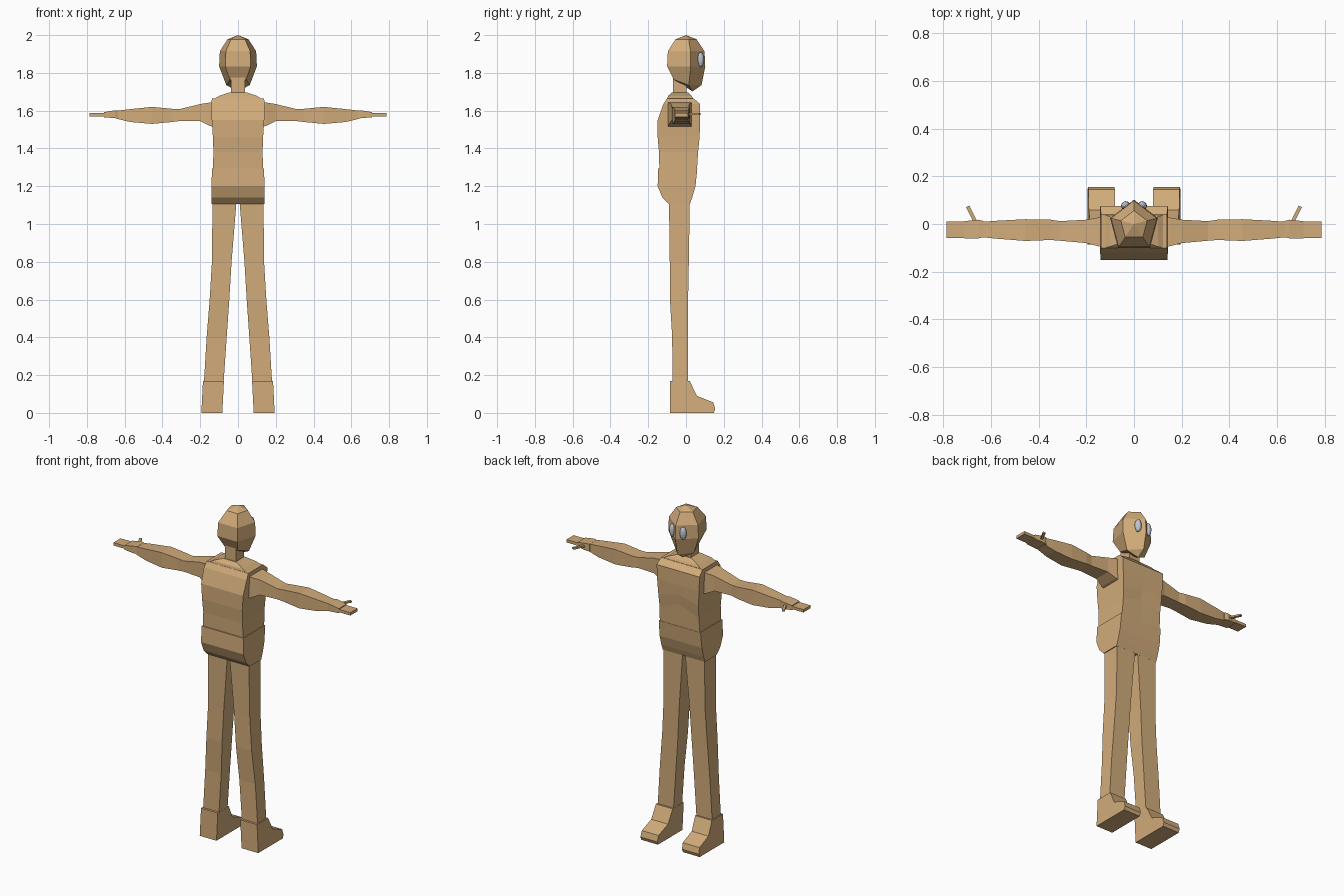
import bpy, bmesh, math
from mathutils import Matrix, Vector


def material(name, rgb):
    m = bpy.data.materials.new(name)
    m.diffuse_color = (*rgb, 1)
    return m


TAN = material("tan", (0.64, 0.41, 0.195))
SILVER = material("silver", (0.52, 0.56, 0.63))


def finish(name, bm, mat):
    bmesh.ops.recalc_face_normals(bm, faces=bm.faces[:])
    me = bpy.data.meshes.new(name)
    bm.to_mesh(me)
    bm.free()
    me.materials.append(mat)
    ob = bpy.data.objects.new(name, me)
    bpy.context.collection.objects.link(ob)
    return ob


def loft(name, rings, mat=TAN, tips=(None, None)):
    """Skin a list of equal-sized rings; close the ends flat or to a tip point."""
    bm = bmesh.new()
    vs = [[bm.verts.new(p) for p in r] for r in rings]
    n = len(vs[0])
    for a, b in zip(vs, vs[1:]):
        for i in range(n):
            j = (i + 1) % n
            bm.faces.new((a[i], a[j], b[j], b[i]))
    for ring, tip in ((vs[0], tips[0]), (vs[-1], tips[1])):
        if tip is None:
            bm.faces.new(ring)
        else:
            t = bm.verts.new(tip)
            for i in range(n):
                bm.faces.new((ring[i], ring[(i + 1) % n], t))
    return finish(name, bm, mat)


def rect_z(x0, x1, y0, y1, z):
    return [(x0, y0, z), (x1, y0, z), (x1, y1, z), (x0, y1, z)]


def rect_x(s, x, y0, y1, z0, z1):
    return [(s * x, y0, z0), (s * x, y1, z0), (s * x, y1, z1), (s * x, y0, z1)]


# pelvis
loft("pelvis", [rect_z(-w, w, y0, y1, z) for z, w, y0, y1 in (
    (1.105, 0.14, -0.09, 0.02), (1.14, 0.14, -0.125, 0.033),
    (1.2, 0.14, -0.15, 0.05), (1.295, 0.138, -0.147, 0.06))])

# torso: five-sided rings whose chest centre dips or rises for the breast fold
rings = []
for z, w, y0, y1, dz in ((1.29, 0.133, -0.141, 0.058, 0), (1.38, 0.13, -0.143, 0.064, 0.05),
                         (1.46, 0.133, -0.15, 0.072, 0.03), (1.55, 0.139, -0.15, 0.075, 0),
                         (1.635, 0.142, -0.12, 0.075, 0), (1.665, 0.138, -0.1, 0.04, 0)):
    rings.append([(-w, y0, z), (w, y0, z), (w, y1, z), (0, y1, z + dz), (-w, y1, z)])
loft("torso", rings)

# collar and neck
loft("collar", [rect_z(-0.13, 0.13, -0.1, 0.04, 1.66), rect_z(-0.1, 0.1, -0.095, 0.03, 1.678),
                rect_z(-0.045, 0.045, -0.075, 0.01, 1.697)])
loft("neck", [rect_z(-0.036, 0.036, -0.07, 0.003, z) for z in (1.69, 1.79)])

# head: pentagonal rings, pointed edge to the face side
PENTA = [(0, 0.102), (-0.1, 0.025), (-0.067, -0.1), (0.067, -0.1), (0.1, 0.025)]
head = [[(0, 0.082, 1.735), (-0.062, 0.015, 1.735), (-0.043, -0.065, 1.765),
         (0.043, -0.065, 1.765), (0.062, 0.015, 1.735)]]
for z, k in ((1.835, 1), (1.915, 0.96), (1.978, 0.55)):
    head.append([(x * k, y * k, z) for x, y in PENTA])
loft("head", head, tips=((0, 0.035, 1.702), (0, 0, 2.0)))

for s, side in ((-1, "left"), (1, "right")):
    # eye: flattened ball lying on the slanted face plane
    bm = bmesh.new()
    bmesh.ops.create_uvsphere(bm, u_segments=12, v_segments=8, radius=1)
    turn = Matrix.Rotation(-s * math.atan2(0.6, 0.8), 4, 'Z')
    bm.transform(Matrix.Translation(Vector((s * 0.036, 0.078, 1.87))) @ turn
                 @ Matrix.Diagonal((0.019, 0.017, 0.039, 1)))
    finish(side + "_eye", bm, SILVER)

    # arm
    loft(side + "_arm", [rect_x(s, *r) for r in (
        (0.12, -0.097, 0.03, 1.512, 1.645), (0.15, -0.093, 0.027, 1.52, 1.643),
        (0.2, -0.08, 0.018, 1.545, 1.635), (0.31, -0.07, 0.012, 1.545, 1.608),
        (0.35, -0.067, 0.018, 1.54, 1.61), (0.455, -0.071, 0.02, 1.53, 1.62),
        (0.57, -0.062, 0.014, 1.54, 1.608), (0.64, -0.055, 0.009, 1.557, 1.6))])
    # hand, fingers, thumb
    loft(side + "_hand", [rect_x(s, *r) for r in (
        (0.63, -0.054, 0.012, 1.557, 1.602), (0.65, -0.06, 0.018, 1.56, 1.602),
        (0.71, -0.06, 0.012, 1.565, 1.592))])
    loft(side + "_fingers", [rect_x(s, x, -0.058, 0.01, 1.57, 1.587) for x in (0.70, 0.785)])
    loft(side + "_thumb", [[(s * (x - 0.007), y + 0.003, z - 0.005), (s * (x + 0.007), y - 0.003, z - 0.005),
                            (s * (x + 0.007), y - 0.003, z + 0.005), (s * (x - 0.007), y + 0.003, z + 0.005)]
                           for x, y, z in ((0.662, 0.0, 1.582), (0.67, 0.02, 1.582), (0.697, 0.074, 1.582))])

    # leg
    loft(side + "_leg", [rect_z(s * a, s * b, y0, y1, z) for z, a, b, y0, y1 in (
        (1.12, 0.008, 0.135, -0.09, 0.02), (0.8, 0.034, 0.138, -0.086, 0.015),
        (0.6, 0.046, 0.15, -0.085, 0.011), (0.4, 0.06, 0.166, -0.073, 0.01),
        (0.15, 0.077, 0.181, -0.072, 0.01))])

    # foot: side profile extruded across, slightly splayed towards the sole
    profile = [(-0.085, 0.0), (0.147, 0.0), (0.155, 0.02), (0.145, 0.055),
               (0.058, 0.09), (0.02, 0.168), (-0.085, 0.168)]
    loft(side + "_foot", [[(s * (x - 0.05 * z), y, z) for y, z in profile] for x in (0.083, 0.194)])
